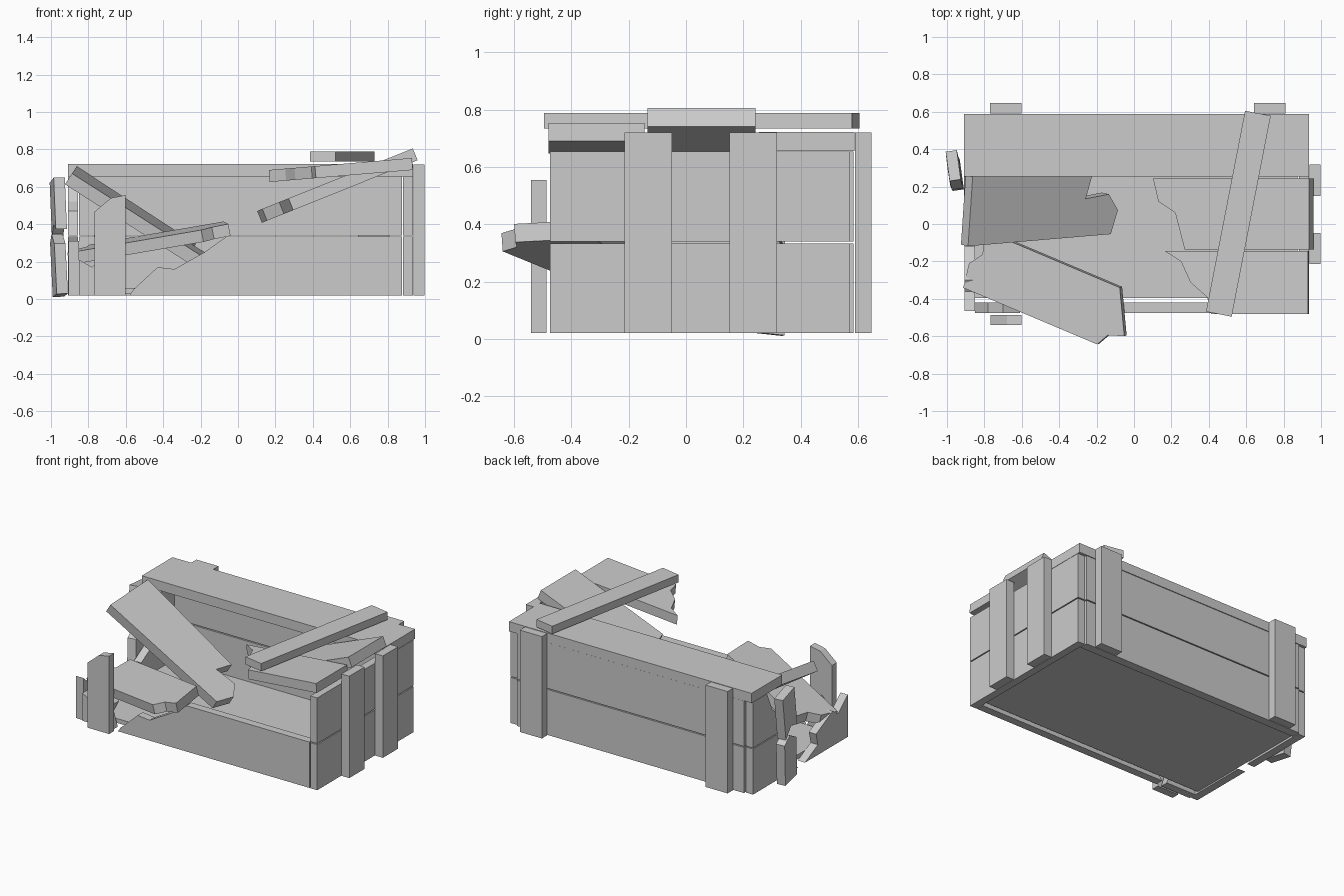
import bpy, bmesh
from math import radians
from mathutils import Matrix, Euler

# Plane of each outline -> 3D point (u, v in plane, t along thickness)
MAPS = {'x': lambda u, v, t: (t, u, v),
        'y': lambda u, v, t: (u, t, v),
        'z': lambda u, v, t: (u, v, t)}


def slab(name, pts, lo, hi, axis='z', loc=(0, 0, 0), rot=(0, 0, 0)):
    """Board with an outline, extruded from lo to hi along an axis."""
    bm = bmesh.new()
    a = [bm.verts.new(MAPS[axis](u, v, lo)) for u, v in pts]
    b = [bm.verts.new(MAPS[axis](u, v, hi)) for u, v in pts]
    bm.faces.new(a)
    bm.faces.new(b)
    n = len(pts)
    for i in range(n):
        j = (i + 1) % n
        bm.faces.new((a[i], a[j], b[j], b[i]))
    bmesh.ops.recalc_face_normals(bm, faces=bm.faces)
    me = bpy.data.meshes.new(name)
    bm.to_mesh(me)
    bm.free()
    ob = bpy.data.objects.new(name, me)
    ob.location = loc
    ob.rotation_euler = [radians(r) for r in rot]
    bpy.context.collection.objects.link(ob)
    return ob


def rect(u0, u1, v0, v1):
    return [(u0, v0), (u1, v0), (u1, v1), (u0, v1)]


# Floor
slab('floor', rect(-0.85, 0.875, -0.395, 0.52), 0.03, 0.06)

# Whole planks of the back and right walls
for i, (z0, z1) in enumerate([(0.02, 0.333), (0.34, 0.654)]):
    slab(f'back_plank_{i}', rect(-0.85, 0.877, z0, z1), 0.525, 0.585, 'y')
    slab(f'right_plank_{i}', rect(-0.475, 0.572, z0, z1), 0.882, 0.935, 'x')

# Whole battens on the back and right
for i, x in enumerate([-0.77, 0.642]):
    slab(f'back_batten_{i}', rect(x, x + 0.168, 0.02, 0.72), 0.59, 0.648, 'y')
for i, y in enumerate([-0.214, 0.151]):
    slab(f'right_batten_{i}', rect(y, y + 0.166, 0.02, 0.72), 0.937, 0.996, 'x')

# Front wall: broken lower plank and its left stub
slab('front_plank', [(0.877, 0.02), (0.877, 0.335), (-0.06, 0.335), (-0.18, 0.25),
                     (-0.34, 0.16), (-0.43, 0.17), (-0.56, 0.05), (-0.58, 0.02)],
     -0.475, -0.42, 'y')
slab('front_plank_stub', [(-0.85, 0.02), (-0.62, 0.02), (-0.65, 0.12), (-0.61, 0.2),
                          (-0.7, 0.25), (-0.78, 0.17), (-0.85, 0.21)], -0.475, -0.42, 'y')
slab('front_batten', [(-0.768, 0.02), (-0.602, 0.02), (-0.602, 0.555), (-0.68, 0.54),
                      (-0.768, 0.465)], -0.54, -0.487, 'y')

# Left wall: broken planks
slab('left_lower_back', [(0.572, 0.02), (0.572, 0.333), (0.24, 0.333), (0.29, 0.24),
                         (0.17, 0.17), (0.2, 0.09), (0.08, 0.02)], -0.91, -0.855, 'x')
slab('left_lower_front', [(-0.465, 0.02), (0.0, 0.02), (-0.14, 0.09), (-0.12, 0.17),
                          (-0.3, 0.26), (-0.36, 0.22), (-0.465, 0.31)], -0.905, -0.85, 'x')
slab('left_upper_back', [(0.572, 0.34), (0.572, 0.654), (0.42, 0.654), (0.36, 0.52),
                         (0.28, 0.47), (0.25, 0.34)], -0.91, -0.855, 'x')

# Snapped left batten, buckled outwards
slab('left_batten_top', [(-0.08, 0.0), (0.0, 0.04), (0.08, -0.02), (0.08, 0.28), (-0.08, 0.28)],
     -0.03, 0.03, 'x', (-0.955, 0.265, 0.36), (-10, -1, 8))
slab('left_batten_bottom', [(-0.08, 0.0), (0.08, 0.0), (0.08, 0.29), (0.01, 0.33), (-0.08, 0.27)],
     -0.03, 0.03, 'x', (-0.95, 0.26, 0.02), (-6, -2, 8))

# Upper front plank torn loose and swung out
slab('loose_front_plank', [(0, -0.165), (0.787, -0.165), (0.822, -0.097), (0.907, -0.067),
                           (0.787, 0.165), (0.0, 0.165), (0.03, 0.04), (-0.02, -0.03)],
     0, 0.065, 'z', (-0.84, -0.185, 0.205), (8, -9, -22.9))

# Lid boards: whole back board, snapped centre and front boards
slab('lid_back', rect(-0.91, 0.935, 0.255, 0.588), 0.656, 0.722)
slab('lid_centre_right', [(0, -0.135), (0, 0.242), (-0.897, 0.242), (-0.867, 0.12),
                          (-0.77, 0.06), (-0.716, -0.135)],
     0, 0.068, 'z', (0.96, 0, 0.742), (0, -21.9, 0))
slab('lid_centre_left', [(0, -0.185), (0.905, -0.12), (0.94, 0.01), (0.875, 0.095),
                         (0.73, 0.07), (0.76, 0.19), (0, 0.19)],
     -0.07, 0, 'z', (-0.875, 0.065, 0.69), (7, 33, 0))
slab('lid_front_right', [(0, -0.168), (0, 0.168), (-0.768, 0.168), (-0.68, 0.11),
                         (-0.63, 0.0), (-0.54, -0.08), (-0.52, -0.168)],
     0, 0.064, 'z', (0.935, -0.312, 0.69), (0, -4.8, 0))

# Loose cross bar lying on the lid
slab('lid_crossbar', rect(-0.07, 0.07, -0.547, 0.547), 0.735, 0.788, 'z',
     (0.558, 0.055, 0), (0, 0, -11))
